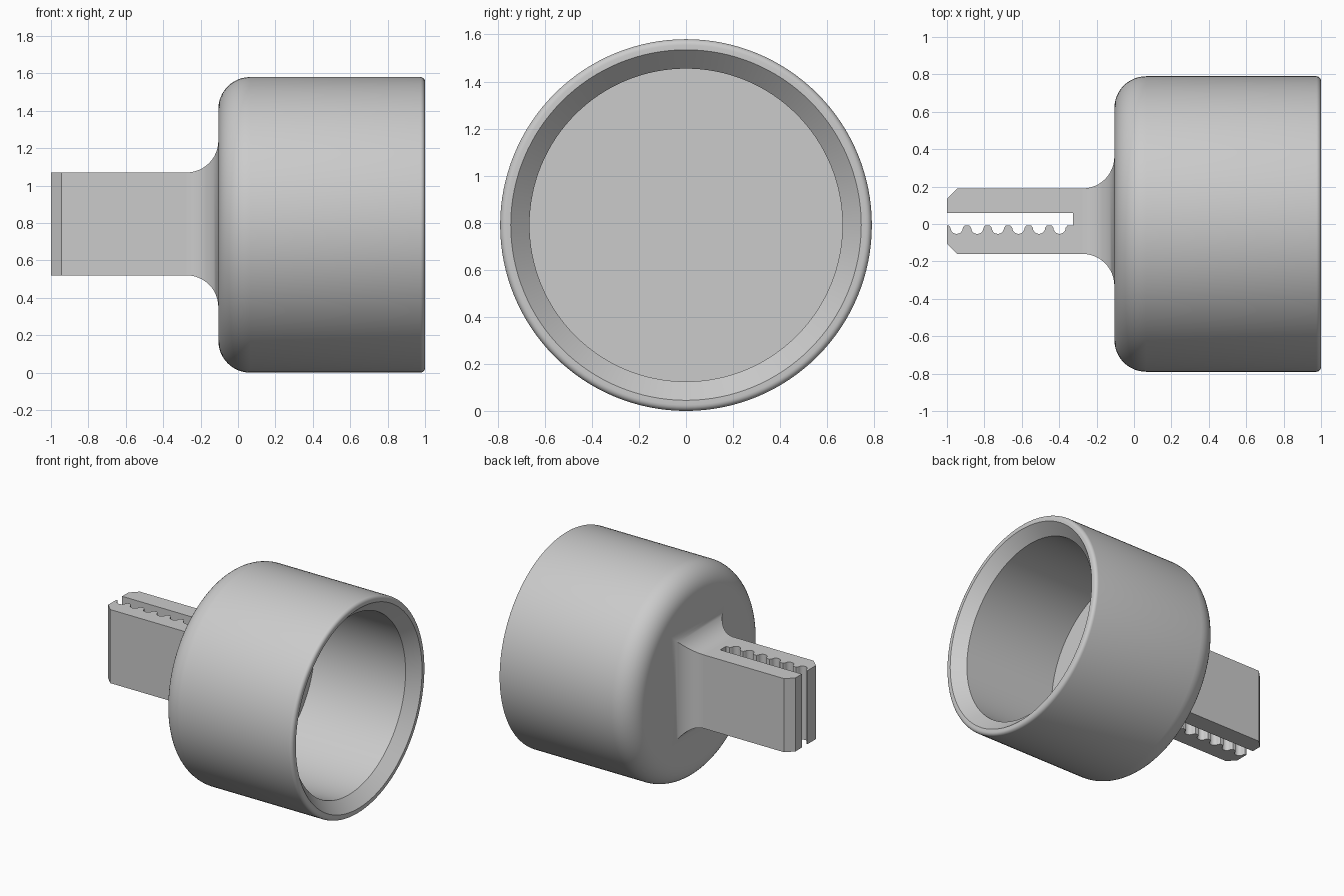
import bpy, bmesh, math
from mathutils import Vector

default = bpy.data.objects.get("Cube")
if default:
    bpy.data.objects.remove(default, do_unlink=True)

R = 0.79            # cup radius, also the height of its axis
BASE = -0.105       # x of the cup's closed end
Y0, Y1 = -0.16, 0.19
Z0, Z1 = 0.52, 1.07
FILLET = 0.17

grey = bpy.data.materials.new("plain grey")
grey.use_nodes = True
grey.diffuse_color = (0.6, 0.6, 0.6, 1)
grey.node_tree.nodes["Principled BSDF"].inputs["Base Color"].default_value = (0.6, 0.6, 0.6, 1)


def finish(bm, name):
    bmesh.ops.remove_doubles(bm, verts=bm.verts, dist=1e-5)
    bmesh.ops.recalc_face_normals(bm, faces=bm.faces)
    mesh = bpy.data.meshes.new(name)
    bm.to_mesh(mesh)
    bm.free()
    mesh.materials.append(grey)
    ob = bpy.data.objects.new(name, mesh)
    bpy.context.collection.objects.link(ob)
    bpy.ops.object.select_all(action='DESELECT')
    ob.select_set(True)
    bpy.context.view_layer.objects.active = ob
    bpy.ops.object.shade_smooth_by_angle(angle=math.radians(30))
    return ob


def arc(cx, cy, r, start, end, n):
    angles = [math.radians(start + (end - start) * i / n) for i in range(n + 1)]
    return [(cx + r * math.cos(a), cy + r * math.sin(a)) for a in angles]


# Cup: (x, radius) profile spun about the x axis
profile = [(BASE, 0)]
profile += arc(BASE + FILLET, R - FILLET, FILLET, 180, 90, 12)
profile += arc(0.975, R - 0.025, 0.025, 90, 0, 5)
profile += [(1, 0.745), (0.92, 0.665), (0.17, 0.665), (0.17, 0)]
bm = bmesh.new()
verts = [bm.verts.new((x, 0, R + r)) for x, r in profile]
edges = [bm.edges.new(pair) for pair in zip(verts, verts[1:])]
bmesh.ops.spin(bm, geom=verts + edges, cent=(0, 0, R), axis=(1, 0, 0),
               angle=math.tau, steps=128, use_merge=True)
finish(bm, "cup")

# Clamp arm: slotted outline with a row of round notches, extruded upward
ROOT = BASE - FILLET
outline = [(ROOT, Y0), (ROOT, Y1), (-0.945, Y1), (-1, Y1 - 0.055),
           (-1, 0.06), (-0.325, 0.06), (-0.325, -0.008)]
for i in range(6):
    cx = -0.398 - 0.11 * i
    outline += [(cx + 0.042, -0.008)] + arc(cx, -0.02, 0.033, 0, -180, 10) + [(cx - 0.042, -0.008)]
outline += [(-1, -0.008), (-1, Y0 + 0.055), (-0.945, Y0)]
bm = bmesh.new()
face = bm.faces.new([bm.verts.new((x, y, Z0)) for x, y in outline])
top = bmesh.ops.extrude_face_region(bm, geom=[face])["geom"]
bmesh.ops.translate(bm, vec=Vector((0, 0, Z1 - Z0)),
                    verts=[v for v in top if isinstance(v, bmesh.types.BMVert)])
finish(bm, "clamp_arm")

# Flared root: rectangles growing along a quarter arc into the cup
bm = bmesh.new()
rings = []
for x, grow in arc(ROOT, FILLET, FILLET, -90, 0, 12):
    corners = [(Y0 - grow, Z0 - grow), (Y1 + grow, Z0 - grow),
               (Y1 + grow, Z1 + grow), (Y0 - grow, Z1 + grow)]
    rings.append([bm.verts.new((x, y, z)) for y, z in corners])
for a, b in zip(rings, rings[1:]):
    for i in range(4):
        j = (i + 1) % 4
        bm.faces.new((a[i], a[j], b[j], b[i]))
finish(bm, "flared_root")
